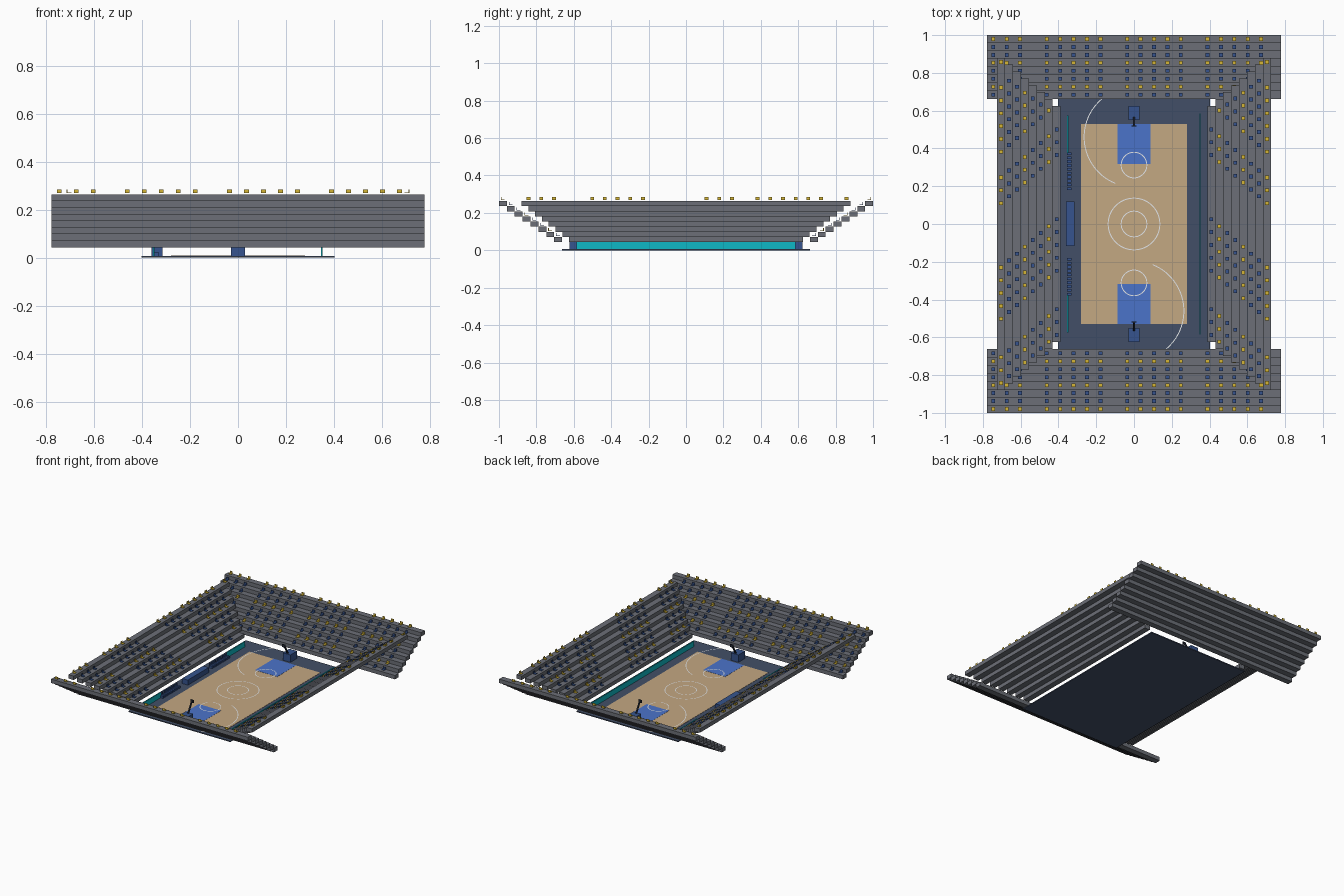
import bpy, bmesh, math
from mathutils import Matrix, Vector

if "Cube" in bpy.data.objects:
    bpy.data.objects.remove(bpy.data.objects["Cube"])


def material(name, r, g, b):
    lin = [((c / 255 + 0.055) / 1.055) ** 2.4 for c in (r, g, b)]
    m = bpy.data.materials.new(name)
    m.diffuse_color = (*lin, 1)
    m.use_nodes = True
    m.node_tree.nodes["Principled BSDF"].inputs["Base Color"].default_value = m.diffuse_color
    return m


GREY = material("concrete grey", 108, 111, 119)
SLATE = material("slate floor", 66, 79, 103)
TAN = material("wood tan", 196, 168, 130)
BLUE = material("key blue", 75, 116, 202)
NAVY = material("seat blue", 54, 84, 142)
YELLOW = material("seat yellow", 214, 182, 54)
TEAL = material("barrier teal", 14, 185, 198)
WHITE = material("line white", 235, 238, 240)
DARK = material("post dark", 35, 40, 52)


def finish(bm, name, mat):
    me = bpy.data.meshes.new(name)
    bm.to_mesh(me)
    bm.free()
    me.materials.append(mat)
    ob = bpy.data.objects.new(name, me)
    bpy.context.collection.objects.link(ob)
    return ob


def add_box(bm, x0, x1, y0, y1, z0, z1):
    c = Vector(((x0 + x1) / 2, (y0 + y1) / 2, (z0 + z1) / 2))
    s = Matrix.Diagonal((abs(x1 - x0), abs(y1 - y0), abs(z1 - z0), 1))
    bmesh.ops.create_cube(bm, size=1, matrix=Matrix.Translation(c) @ s)


def boxes(name, mat, *dims):
    bm = bmesh.new()
    for d in dims:
        add_box(bm, *d)
    return finish(bm, name, mat)


def arc_line(name, cy, r, a0=0, a1=360, w=0.005, z=0.0105, n=48):
    """Flat painted ring or arc on the court."""
    bm = bmesh.new()
    prev = None
    for i in range(n + 1):
        a = math.radians(a0 + (a1 - a0) * i / n)
        cur = [bm.verts.new((q * math.cos(a), cy + q * math.sin(a), z))
               for q in (r - w / 2, r + w / 2)]
        if prev:
            bm.faces.new((prev[0], prev[1], cur[1], cur[0]))
        prev = cur
    finish(bm, name, WHITE)


def add_seat(bm, x, y, z, dx, dy, w=0.02):
    """L-shaped seat with its back on the (dx, dy) side."""
    h, t = w / 2, 0.003
    add_box(bm, x - h, x + h, y - h, y + h, z + 0.005, z + 0.008)
    px, py = x + dx * (h - t / 2), y + dy * (h - t / 2)
    hx, hy = (t / 2, h) if dx else (h, t / 2)
    add_box(bm, px - hx, px + hx, py - hy, py + hy, z + 0.008, z + 0.021)


# Floor and court
boxes("floor", SLATE, (-0.403, 0.403, -0.662, 0.662, 0, 0.007))
boxes("court", TAN, (-0.28, 0.28, -0.53, 0.53, 0.005, 0.0085))
boxes("key_areas", BLUE, *[(-0.088, 0.088, s * 0.318, s * 0.53, 0.005, 0.0095)
                           for s in (-1, 1)])

# Painted lines
arc_line("centre_ring_outer", 0, 0.137)
arc_line("centre_ring_inner", 0, 0.068)
for side, s, turn in (("back", 1, 0), ("front", -1, 180)):
    arc_line(side + "_key_ring", s * 0.312, 0.068)
    arc_line(side + "_long_arc", s * 0.46, 0.264, 130 + turn, 248 + turn)

# Stepped stands: eight rows on each side
ROWS, TREAD, RISE, Z0 = 8, 0.0422, 0.0276, 0.043
seats = {"blue_seats": (bmesh.new(), NAVY), "yellow_seats": (bmesh.new(), YELLOW)}
SIDE_GAPS = {3, 4, 10, 11, 12, 13, 17, 24}
for s, end, flank in ((-1, "front", "left"), (1, "back", "right")):
    end_rows, side_rows = [], []
    for i in range(ROWS):
        z = Z0 + RISE * i
        top = z + RISE
        sb = seats["yellow_seats" if i % 3 == 1 else "blue_seats"][0]
        # End row and its seats
        y = 0.6624 + TREAD * i
        end_rows.append((-0.778, 0.778, s * y, s * (y + TREAD), z, top))
        for k in range(21):
            if k % 6 != 3:
                add_seat(sb, -0.745 + 0.0709 * k, s * (y + 0.022), top, 0, s)
        # Side row, longer towards the top
        x, half = 0.388 + TREAD * i, 0.625 + 0.0364 * i
        side_rows.append((s * x, s * (x + TREAD), -half, half, z, top))
        for k in range(26):
            yk = -half + 0.038 + 0.068 * k
            if k not in SIDE_GAPS and yk < half - 0.015:
                add_seat(sb, s * (x + 0.021), yk, top, s, 0)
    boxes(end + "_stand", GREY, *end_rows)
    boxes(flank + "_stand", GREY, *side_rows)
for name, (bm, mat) in seats.items():
    finish(bm, name, mat)

# Courtside barriers
boxes("right_barrier", TEAL, (0.346, 0.352, -0.585, 0.585, 0.006, 0.045))
boxes("left_barriers", TEAL, *[(-0.354, -0.348, s * 0.375, s * 0.575, 0.006, 0.045)
                               for s in (-1, 1)])

# Officials' table and team chairs
boxes("officials_table", NAVY, (-0.36, -0.315, -0.117, 0.12, 0.006, 0.043))
bm = bmesh.new()
for s in (-1, 1):
    for k in range(10):
        y = s * (0.187 + 0.0205 * k)
        add_box(bm, -0.352, -0.33, y - 0.007, y + 0.007, 0.006, 0.022)
        add_box(bm, -0.355, -0.351, y - 0.007, y + 0.007, 0.006, 0.04)
finish(bm, "team_chairs", NAVY)

# Hoop stands: base, leaning post and short cross arm
for s, end in ((-1, "front"), (1, "back")):
    boxes(end + "_hoop_base", NAVY,
          (-0.03, 0.03, s * 0.55, s * 0.624, 0.006, 0.06))
    bm = bmesh.new()
    a, b = Vector((0, s * 0.565, 0.055)), Vector((0, s * 0.52, 0.135))
    rot = (b - a).to_track_quat('Z', 'Y').to_matrix().to_4x4()
    bmesh.ops.create_cube(bm, size=1, matrix=Matrix.Translation((a + b) / 2) @ rot
                          @ Matrix.Diagonal((0.009, 0.009, (b - a).length, 1)))
    add_box(bm, -0.012, 0.012, s * 0.515, s * 0.521, 0.12, 0.14)
    finish(bm, end + "_hoop_post", DARK)
